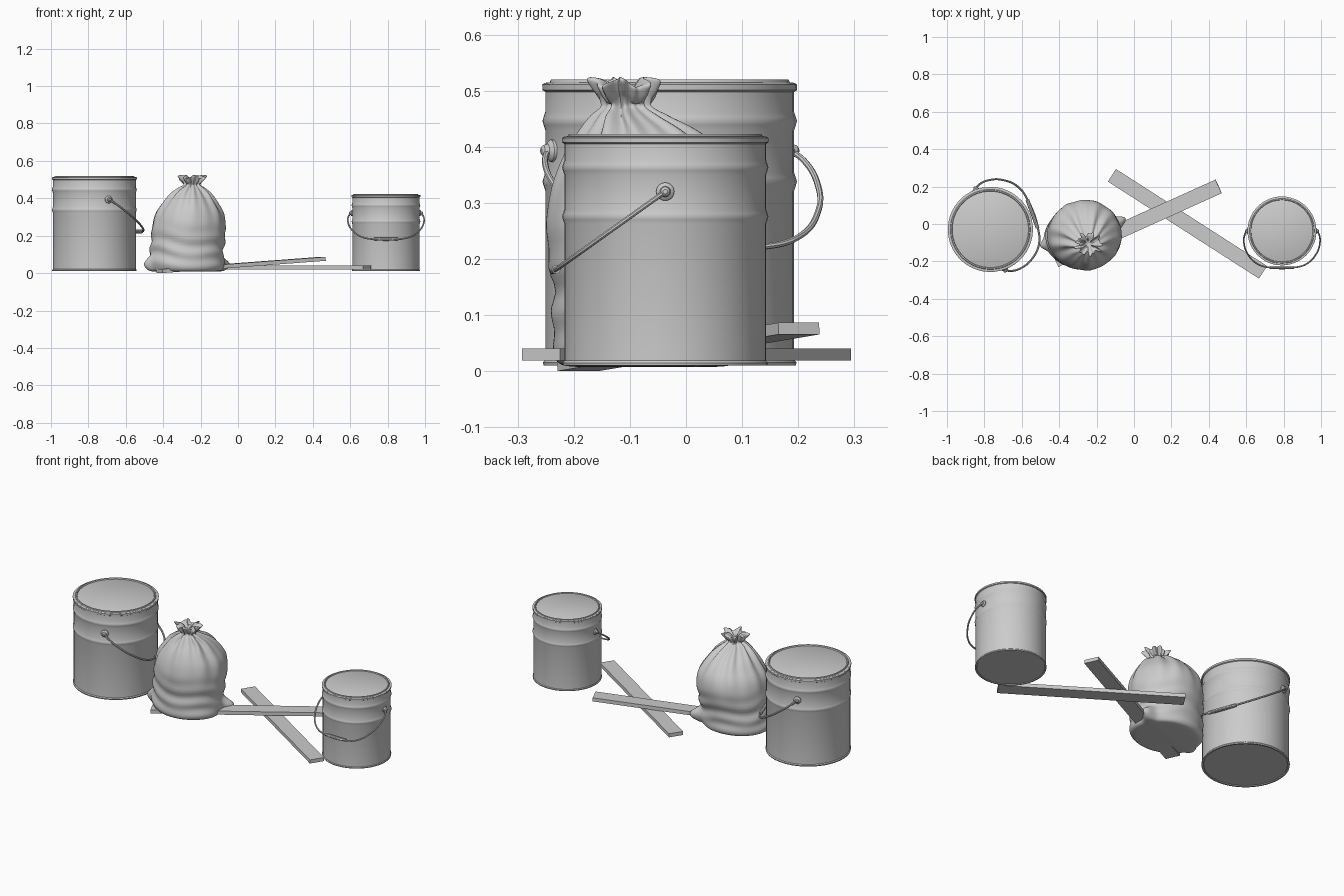
import bpy, bmesh, math
from mathutils import Matrix, Vector

if "Cube" in bpy.data.objects:
    bpy.data.objects.remove(bpy.data.objects["Cube"], do_unlink=True)

grey = bpy.data.materials.new("plain_grey")
grey.use_nodes = True
grey.diffuse_color = (0.6, 0.6, 0.6, 1)
grey.node_tree.nodes["Principled BSDF"].inputs["Base Color"].default_value = (0.6, 0.6, 0.6, 1)


def finish(ob, matrix, angle=35):
    ob.matrix_world = matrix
    ob.data.materials.append(grey)
    bpy.ops.object.select_all(action='DESELECT')
    ob.select_set(True)
    bpy.context.view_layer.objects.active = ob
    if ob.type == 'CURVE':
        bpy.ops.object.convert(target='MESH')
    bpy.ops.object.shade_smooth_by_angle(angle=math.radians(angle))
    return bpy.context.view_layer.objects.active


def loft(name, rings, matrix=Matrix(), angle=35):
    """Skin closed rings of points; the first and last rings are capped."""
    bm = bmesh.new()
    rows = [[bm.verts.new(p) for p in ring] for ring in rings]
    n = len(rows[0])
    for a, b in zip(rows, rows[1:]):
        for i in range(n):
            j = (i + 1) % n
            bm.faces.new((a[i], a[j], b[j], b[i]))
    bm.faces.new(rows[0][::-1])
    bm.faces.new(rows[-1])
    bmesh.ops.recalc_face_normals(bm, faces=bm.faces)
    mesh = bpy.data.meshes.new(name)
    bm.to_mesh(mesh)
    bm.free()
    ob = bpy.data.objects.new(name, mesh)
    bpy.context.collection.objects.link(ob)
    return finish(ob, matrix, angle)


def lathe(name, profile, matrix, steps=48):
    turn = [math.tau * i / steps for i in range(steps)]
    return loft(name, [[(r * math.cos(t), r * math.sin(t), z) for t in turn]
                       for r, z in profile], matrix)


def wire(name, points, radius, matrix):
    curve = bpy.data.curves.new(name, 'CURVE')
    curve.dimensions = '3D'
    curve.bevel_depth = radius
    curve.bevel_resolution = 2
    curve.resolution_u = 8
    curve.use_fill_caps = True
    spline = curve.splines.new('BEZIER')
    spline.bezier_points.add(len(points) - 1)
    for bp, p in zip(spline.bezier_points, points):
        bp.co = p
        bp.handle_left_type = bp.handle_right_type = 'AUTO'
    ob = bpy.data.objects.new(name, curve)
    bpy.context.collection.objects.link(ob)
    return finish(ob, matrix)


# Pails: turned body with two swaged beads and a lid, ears and a hanging bail
def bead(z, r=0.222):
    return [(r, z - 0.016), (r + 0.003, z - 0.007), (r + 0.005, z),
            (r + 0.003, z + 0.007), (r, z + 0.016)]


BODY = [(0.214, 0.004), (0.216, 0), (0.225, 0), (0.226, 0.006), (0.222, 0.011),
        *bead(0.328), *bead(0.436),
        (0.222, 0.488), (0.227, 0.491), (0.2275, 0.501), (0.222, 0.504)]
LID = [(0.223, 0.498), (0.223, 0.504), (0.214, 0.505), (0.212, 0.510),
       (0.206, 0.510), (0.202, 0.500), (0.196, 0.499)]
EAR = [(0.020, -0.005), (0.020, 0.004), (0.016, 0.008), (0.012, 0.010),
       (0.010, 0.018), (0.005, 0.022)]
PIVOT, GRIP = Vector((0, 0, 0.383)), Vector((0, -0.24, 0.212))


def bail_point(x, t):
    return PIVOT.lerp(GRIP, t) + Vector((x, 0, 0))


def pail(name, x, y, turn, size):
    base = (Matrix.Translation((x, y, 0.01)) @ Matrix.Rotation(math.radians(turn), 4, 'Z')
            @ Matrix.Scale(size, 4))
    lathe(name + "_body", BODY, base)
    lathe(name + "_lid", LID, base)
    half = [(0.232, 0), (0.247, 0.12), (0.25, 0.35), (0.228, 0.62), (0.165, 0.9), (0.09, 1)]
    path = [bail_point(px, t) for px, t in half]
    path += [bail_point(-px, t) for px, t in reversed(half)]
    wire(name + "_bail", path, 0.0055, base)
    wire(name + "_grip", [bail_point(-0.08, 1), bail_point(0.08, 1)], 0.010, base)
    for label, side in (("left", 1), ("right", -1)):
        place = (Matrix.Translation((side * 0.222, 0, PIVOT.z))
                 @ Matrix.Rotation(side * math.pi / 2, 4, 'Y'))
        lathe(f"{name}_{label}_ear", EAR, base @ place, 20)


pail("large_pail", -0.768, -0.029, 110, 1.0)
pail("small_pail", 0.791, -0.037, 0, 0.81)


# Planks: one flat, one leaning across it
def plank(name, centre, turn, tilt):
    bm = bmesh.new()
    bmesh.ops.create_cube(bm, size=1, matrix=Matrix.Diagonal((0.96, 0.08, 0.021, 1)))
    mesh = bpy.data.meshes.new(name)
    bm.to_mesh(mesh)
    bm.free()
    ob = bpy.data.objects.new(name, mesh)
    bpy.context.collection.objects.link(ob)
    finish(ob, Matrix.Translation(centre) @ Matrix.Rotation(math.radians(turn), 4, 'Z')
           @ Matrix.Rotation(math.radians(-tilt), 4, 'Y'))


plank("flat_plank", (0.286, 0.001, 0.03), -32.7, 0)
plank("leaning_plank", (0.016, 0.004, 0.0435), 24.3, 3.9)

# Sack sections: height, centre x, centre y, half width, half depth, pleat depth
SACK = [
    (0.008, -0.275, -0.07, 0.150, 0.125, 0.0),
    (0.014, -0.275, -0.07, 0.188, 0.155, 0.0),
    (0.045, -0.275, -0.07, 0.203, 0.168, 0.0),
    (0.100, -0.275, -0.07, 0.196, 0.166, 0.0),
    (0.170, -0.268, -0.065, 0.197, 0.175, 0.0),
    (0.250, -0.263, -0.06, 0.196, 0.188, 0.01),
    (0.320, -0.259, -0.06, 0.181, 0.178, 0.03),
    (0.380, -0.255, -0.068, 0.142, 0.146, 0.06),
    (0.425, -0.252, -0.08, 0.104, 0.104, 0.12),
    (0.455, -0.248, -0.098, 0.066, 0.064, 0.18),
    (0.474, -0.245, -0.105, 0.040, 0.040, 0.20),
    (0.495, -0.243, -0.107, 0.056, 0.050, 0.24),
    (0.512, -0.242, -0.108, 0.066, 0.056, 0.28),
    (0.514, -0.242, -0.108, 0.050, 0.042, 0.28),
    (0.495, -0.243, -0.107, 0.016, 0.014, 0.15),
]


def smooth_sections(rows, steps):
    """Catmull-Rom blend between neighbouring sections."""
    out = []
    last = len(rows) - 1
    for i in range(last):
        quad = [rows[max(i - 1, 0)], rows[i], rows[i + 1], rows[min(i + 2, last)]]
        for k in range(steps):
            t = k / steps
            out.append([b + 0.5 * t * (c - a + t * (2 * a - 5 * b + 4 * c - d
                        + t * (3 * (b - c) + d - a))) for a, b, c, d in zip(*quad)])
    return out + [rows[last]]


def sack_ring(row, steps=112):
    z, cx, cy, rx, ry, pleat = row
    ring = []
    slump = math.exp(-((z - 0.04) / 0.045) ** 2)
    fold = 0.0055 * math.exp(-((z - 0.13) / 0.09) ** 2)
    for i in range(steps):
        a = math.tau * i / steps
        # gathered pleats near the neck, slack folds lower down
        wave = 0.55 * math.cos(9 * a + 0.6 * math.sin(2 * a)) + 0.45 * math.cos(14 * a + 2)
        r = 1 + pleat * wave
        swell = fold * math.sin(75 * z + 2.2 * math.sin(a + 1) + 1.3 * math.sin(3 * a))
        # two pinched bottom corners
        for direction, reach in ((194, 0.03), (27, 0.055)):
            gap = math.remainder(a - math.radians(direction), math.tau)
            swell += reach * slump * math.exp(-(gap / 0.15) ** 2)
        lift = 0.03 * pleat * math.cos(5 * a + 1) if z > 0.48 else 0
        ring.append((cx + (rx * r + swell) * math.cos(a),
                     cy + (ry * r + swell) * math.sin(a), z + lift))
    return ring


loft("sack", [sack_ring(row) for row in smooth_sections(SACK, 5)], angle=60)
